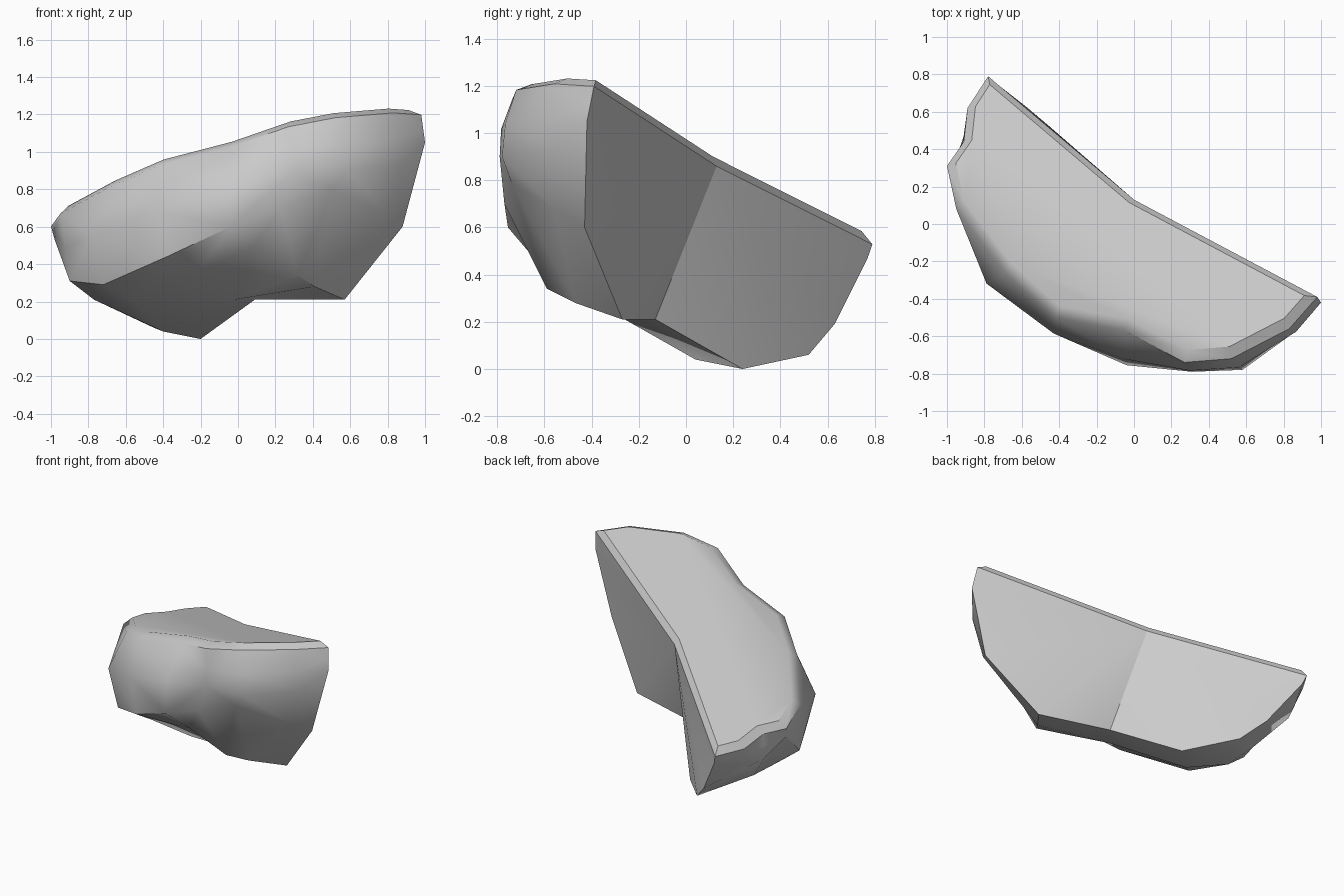
import bpy, bmesh, math
from mathutils import Vector

if "Cube" in bpy.data.objects:
    bpy.data.objects.remove(bpy.data.objects["Cube"])

# Sloped plane that carries the flat top and its chamfer
def top_z(x, y):
    return 0.932 + 0.213 * x - 0.25 * y

# Stations run from the right corner, round the front, to the left corner
rim = [(.98, -.39), (.83, -.56), (.52, -.72), (.27, -.74), (-.05, -.57), (-.42, -.5),
       (-.69, -.26), (-.95, .08), (-1, .31), (-.91, .44), (-.89, .62), (-.78, .79)]
crease = [(1, -.42, 1.05), (.87, -.57, .93), (.58, -.78, .9), (.31, -.79, .9),
          (-.04, -.755, .6), (-.38, -.59, .44), (-.72, -.31, .29), (-.9, .02, .31),
          (-.98, .28, .53), (-.92, .44, .42), (-.84, .6, .42), (-.76, .77, .47)]
lower = [(.88, -.43, .6), (.79, -.56, .68), (.5, -.74, .79), (.23, -.77, .7)] + crease[4:]
# Corners along the foot of the back wall
b_right, b_mid, b_low = (.57, -.27, .21), (.09, -.13, .21), (-.2, .24, 0)
b_left, b_end = (-.45, .52, .06), (-.58, .63, .19)
# Underside: sloping row, then the narrow flat strip, then the wall foot
chin, heel = (.41, -.47, .28), (-.4, .04, .04)
left_low = [(-.77, .02, .21), (-.74, .3, .2), b_left, b_end, b_end]
under = [b_right, b_right, chin, (.32, -.59, .34), (.09, -.67, .5),
         (-.22, -.42, .35), (-.55, -.18, .2)] + left_low
strip = [b_right, b_right, chin, chin, (-.02, -.26, .21), heel, heel] + left_low
foot = [b_right] * 4 + [b_mid, b_low, b_low] + [b_left] * 3 + [b_end] * 2

bm = bmesh.new()
cache = {}

def vert(p):
    key = tuple(round(c, 4) for c in p)
    if key not in cache:
        cache[key] = bm.verts.new(key)
    return cache[key]

def face(*pts):
    vs = list(dict.fromkeys(vert(p) for p in pts))
    if len(vs) > 2:
        return bm.faces.new(vs)

# Front shell: loft all rows, with a rounded bulge between rim and crease
ring = [(x, y, top_z(x, y) - .04) for x, y in rim]
back = (0, .13, top_z(0, .13) - .04)
push = {1: .02, 2: .02, 3: .02, 4: .06, 5: .05, 6: .09}
bulge = []
for i, (a, b) in enumerate(zip(ring, crease)):
    m = (Vector(a) + Vector(b)) / 2
    m += Vector((m.x, m.y, 0)).normalized() * push.get(i, 0)
    bulge.append(tuple(m))
rows = [ring, bulge, crease, lower, under, strip, foot]
for a, b in zip(rows, rows[1:]):
    for i in range(len(ring) - 1):
        face(a[i], a[i + 1], b[i + 1], b[i])

# Back wall, fanned from the middle of the back rim
wall = [ring[0], bulge[0], crease[0], lower[0], b_right, b_mid, b_low,
        b_left, b_end, crease[11], bulge[11], ring[11]]
for p, q in zip(wall, wall[1:]):
    face(back, p, q)

# Chamfered flat top
top = face(*ring, back)
bmesh.ops.recalc_face_normals(bm, faces=bm.faces[:])
bmesh.ops.inset_region(bm, faces=[top], thickness=.045, depth=.04, use_even_offset=True)
bmesh.ops.translate(bm, verts=top.verts[:], vec=(.008, .012, -.001))
bmesh.ops.triangulate(bm, faces=[f for f in bm.faces if f is not top])

mesh = bpy.data.meshes.new("rock_ledge")
bm.to_mesh(mesh)
bm.free()
rock = bpy.data.objects.new("rock_ledge", mesh)
bpy.context.collection.objects.link(rock)
bpy.context.view_layer.objects.active = rock
rock.select_set(True)
bpy.ops.object.shade_smooth_by_angle(angle=math.radians(35))
